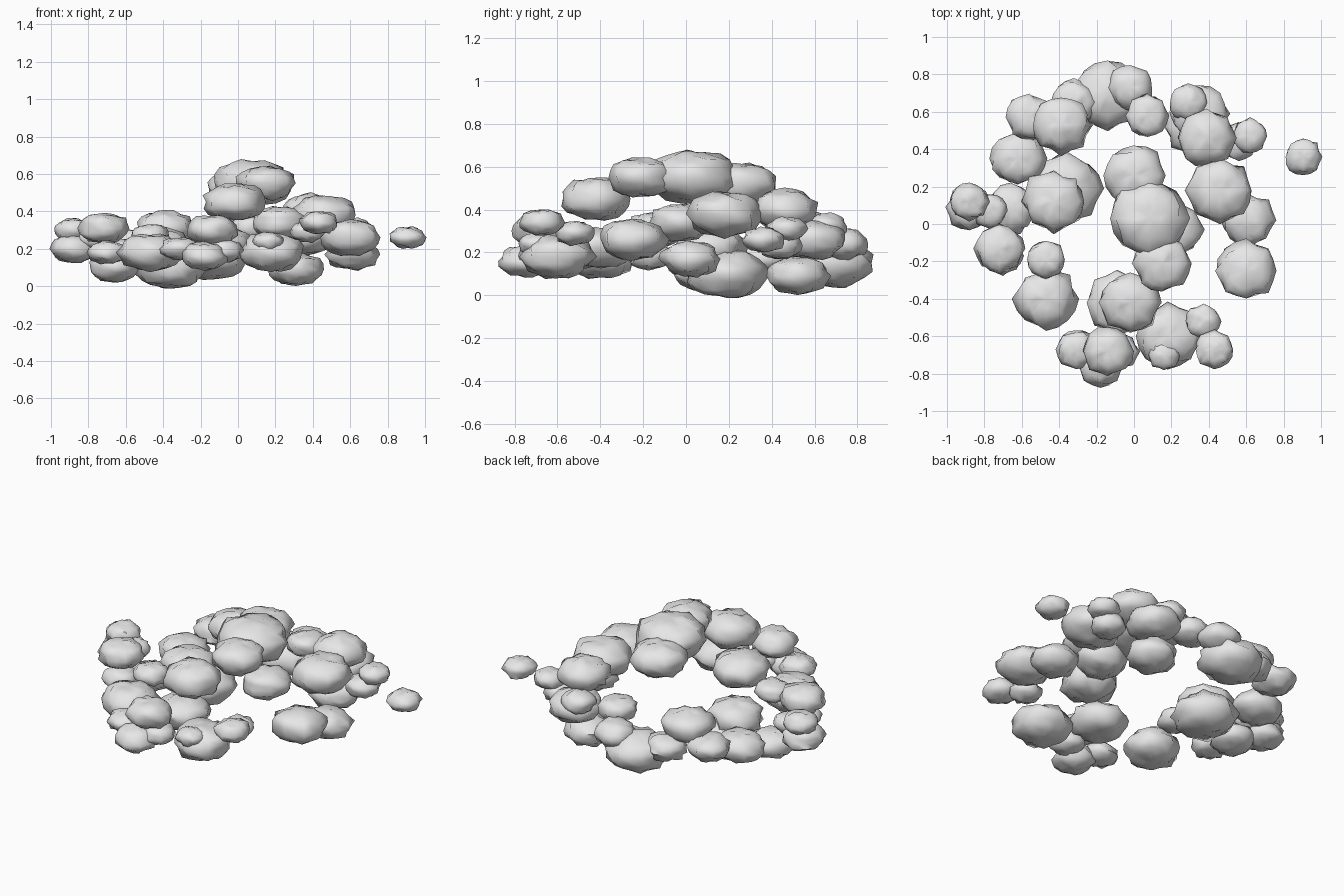
import bpy
import bmesh
import math
from mathutils import Vector, noise

default_cube = bpy.data.objects.get("Cube")
if default_cube:
    bpy.data.objects.remove(default_cube, do_unlink=True)

# One pale grey material for every puff
grey = bpy.data.materials.new("pale_grey")
grey.use_nodes = True
tone = (0.8, 0.8, 0.8, 1)
grey.diffuse_color = tone
grey.node_tree.nodes["Principled BSDF"].inputs["Base Color"].default_value = tone

SQUASH = 0.6


def puff(name, centre, radius):
    """A flattened, lumpy ball with faint scalloped lobes around its rim."""
    bm = bmesh.new()
    bmesh.ops.create_uvsphere(bm, u_segments=16, v_segments=10, radius=1)
    seed = Vector(centre) * 37
    for v in bm.verts:
        d = v.co.normalized()
        rim = 1 - d.z * d.z
        lobes = 0.03 * rim * math.cos(8 * math.atan2(d.y, d.x))
        lump = 0.09 * noise.noise(d * 1.5 + seed) + 0.17 * noise.noise(d * 3.5 + seed)
        v.co = d * radius * (1 + lobes + lump)
        # Fuller shoulders than a plain ellipsoid
        v.co.z *= SQUASH * (1 + 0.14 * rim)
    mesh = bpy.data.meshes.new(name)
    bm.to_mesh(mesh)
    bm.free()
    mesh.materials.append(grey)
    obj = bpy.data.objects.new(name, mesh)
    obj.location = centre
    bpy.context.collection.objects.link(obj)
    bpy.ops.object.select_all(action="DESELECT")
    obj.select_set(True)
    bpy.context.view_layer.objects.active = obj
    bpy.ops.object.shade_smooth_by_angle(angle=math.radians(65))


def cluster(name, puffs):
    """Each puff is given as x, y, z and radius."""
    for number, (x, y, z, radius) in enumerate(puffs, start=1):
        puff(f"{name}_puff_{number}", (x, y, z), radius)


# Raised crown in the middle
cluster("crown", [
    (.08, .03, .55, .2),
    (.15, -.21, .55, .15),
    (0, .26, .52, .16),
    (.22, -.03, .34, .14),
    (-.02, -.42, .45, .16),
    (-.09, -.42, .22, .16),
])

# Back of the ring
cluster("back", [
    (-.14, .69, .15, .18),
    (-.02, .73, .24, .12),
    (.07, .58, .31, .11),
    (-.32, .65, .2, .12),
    (-.39, .53, .31, .15),
    (-.56, .57, .23, .12),
    (-.62, .35, .17, .14),
])

# Right side of the ring
cluster("right_side", [
    (-.37, .19, .1, .185),
    (-.43, .12, .22, .16),
    (-.66, .08, .1, .13),
    (-.88, .09, .2, .12),
    (-.88, .12, .3, .1),
    (-.77, .07, .25, .09),
    (-.72, -.13, .31, .13),
    (-.7, -.17, .18, .1),
])

# Front of the ring
cluster("front", [
    (-.47, -.19, .27, .1),
    (-.47, -.4, .18, .16),
    (-.31, -.67, .2, .1),
    (-.14, -.68, .3, .13),
    (-.18, -.75, .16, .12),
    (-.08, -.68, .19, .1),
    (.18, -.6, .18, .165),
    (.16, -.7, .24, .08),
    (.37, -.52, .29, .09),
    (.43, -.67, .34, .1),
])

# Left side of the ring
cluster("left_side", [
    (.6, -.25, .26, .155),
    (.61, .02, .17, .135),
    (.46, .18, .38, .17),
    (.39, .46, .4, .15),
    (.31, .52, .09, .14),
    (.35, .59, .26, .15),
    (.29, .65, .32, .1),
    (.62, .47, .31, .09),
    (.56, .44, .23, .1),
])

# Lone puff drifting off to the side
cluster("drifting", [(.905, .36, .26, .094)])
